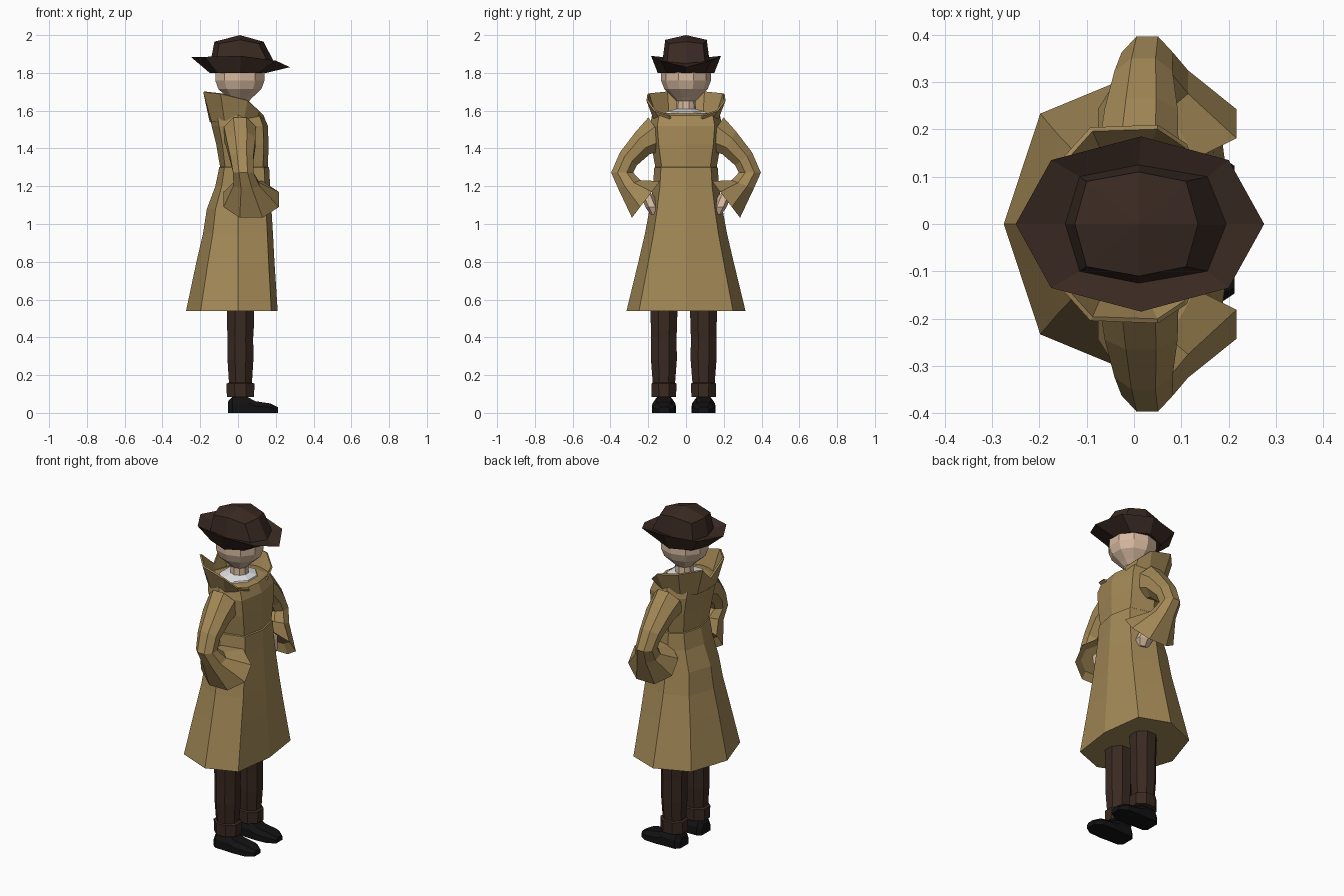
import bpy, bmesh, math


def material(name, rgb):
    m = bpy.data.materials.new(name)
    m.diffuse_color = (*rgb, 1)
    return m


TAN = material("tan cloth", (0.37, 0.25, 0.095))
BROWN = material("dark brown cloth", (0.042, 0.023, 0.016))
SKIN = material("skin", (0.68, 0.49, 0.35))
WHITE = material("white shirt", (0.75, 0.76, 0.78))
BLACK = material("black leather", (0.006, 0.006, 0.006))


def loft(name, rings, mat, cap_start=True, cap_end=True, closed=True):
    """Skin a list of equal-length point rings."""
    bm = bmesh.new()
    vs = [[bm.verts.new(p) for p in r] for r in rings]
    n = len(rings[0])
    for a, b in zip(vs, vs[1:]):
        for i in range(n if closed else n - 1):
            j = (i + 1) % n
            bm.faces.new((a[i], a[j], b[j], b[i]))
    if cap_start:
        bm.faces.new(vs[0])
    if cap_end:
        bm.faces.new(vs[-1])
    bmesh.ops.remove_doubles(bm, verts=bm.verts, dist=0.0005)
    bmesh.ops.recalc_face_normals(bm, faces=bm.faces)
    me = bpy.data.meshes.new(name)
    bm.to_mesh(me)
    bm.free()
    me.materials.append(mat)
    ob = bpy.data.objects.new(name, me)
    bpy.context.collection.objects.link(ob)
    return ob


def mirrored(half):
    """Close a half outline (back centre .. front centre) across y = 0."""
    return half + [(x, -y, z) for x, y, z in half[-2:0:-1]]


def oval(cx, cy, z, rx, ry, n=8, turn=0.5):
    return [(cx + rx * math.cos((i + turn) * 2 * math.pi / n),
             cy + ry * math.sin((i + turn) * 2 * math.pi / n), z) for i in range(n)]


# Coat body: height, back x, front x, half width
coat = []
for z, xb, xf, w in [(0.54, -0.275, 0.21, 0.315), (0.80, -0.22, 0.193, 0.252),
                     (0.95, -0.185, 0.185, 0.217), (1.08, -0.165, 0.177, 0.193),
                     (1.20, -0.12, 0.17, 0.175), (1.298, -0.10, 0.165, 0.168),
                     (1.302, -0.095, 0.158, 0.163), (1.42, -0.115, 0.162, 0.183),
                     (1.52, -0.14, 0.158, 0.192), (1.575, -0.15, 0.135, 0.18),
                     (1.588, -0.12, 0.11, 0.13)]:
    coat.append(mirrored([(xb, 0, z), (xb * 0.72, w * 0.74, z), (0, w, z),
                          (xf * 0.84, w * 0.79, z), (xf, 0, z)]))
loft("coat", coat, TAN)

# Turned up collar, lower at the nape and open at the front
for s, side in ((1, "left"), (-1, "right")):
    low = [(-0.145, 0.0, 1.54), (-0.135, 0.09, 1.54), (-0.07, 0.155, 1.55),
           (0.03, 0.165, 1.55), (0.10, 0.13, 1.555), (0.13, 0.08, 1.56)]
    top = [(-0.16, 0.0, 1.61), (-0.18, 0.10, 1.70), (-0.09, 0.20, 1.69),
           (0.05, 0.205, 1.655), (0.11, 0.165, 1.60), (0.135, 0.09, 1.575)]
    c = loft(side + "_collar", [[(x, y * s, z) for x, y, z in r] for r in (low, top)],
             TAN, False, False, False)
    mod = c.modifiers.new("thickness", "SOLIDIFY")
    mod.thickness = 0.01
    mod.offset = 0

# Shirt, neck and head
loft("shirt", [oval(0, 0, 1.57, 0.115, 0.135), oval(0.005, 0, 1.595, 0.10, 0.11),
               oval(0.01, 0, 1.612, 0.045, 0.045)], WHITE)
loft("head", [oval(0.01, 0, z, rx, ry, 10) for z, rx, ry in
              [(1.57, 0.055, 0.055), (1.65, 0.05, 0.05), (1.67, 0.07, 0.07),
               (1.715, 0.12, 0.115), (1.76, 0.137, 0.132), (1.82, 0.137, 0.132)]], SKIN)

# Hat: sweatband, upturned rim, crown and peak
loft("hat", [
    mirrored([(-0.15, 0, 1.80), (-0.11, 0.10, 1.80), (0.01, 0.15, 1.80),
              (0.11, 0.10, 1.80), (0.15, 0, 1.80)]),
    mirrored([(-0.25, 0, 1.885), (-0.175, 0.135, 1.885), (0.015, 0.185, 1.89),
              (0.20, 0.135, 1.865), (0.275, 0, 1.83)]),
    mirrored([(-0.145, 0, 1.86), (-0.115, 0.10, 1.86), (0.01, 0.125, 1.86),
              (0.155, 0.10, 1.86), (0.195, 0, 1.85)]),
    mirrored([(-0.125, 0, 1.965), (-0.10, 0.09, 1.955), (0.01, 0.11, 1.975),
              (0.11, 0.09, 1.955), (0.135, 0, 1.965)]),
    [(0.01, 0, 2.0)] * 8], BROWN, True, False)

# Sleeves bent with hands at the hips: centre, half width in x, half depth (y, z)
SLEEVE = [((0.01, 0.14, 1.48), 0.085, (0.06, 0.085)),
          ((0.015, 0.228, 1.43), 0.078, (0.038, 0.06)),
          ((0.02, 0.305, 1.345), 0.062, (0.045, 0.035)),
          ((0.028, 0.338, 1.272), 0.055, (0.059, 0.0)),
          ((0.045, 0.30, 1.21), 0.07, (0.06, -0.022)),
          ((0.07, 0.212, 1.13), 0.148, (0.075, -0.098)),
          ((0.065, 0.235, 1.15), 0.10, (0.05, -0.06))]
for s, side in ((1, "left"), (-1, "right")):
    rings = []
    for (cx, cy, cz), hx, (vy, vz) in SLEEVE:
        ring = []
        for i in range(8):
            a = (i + 0.5) * math.pi / 4
            u, v = math.cos(a) * 1.07, math.sin(a) * 1.07
            ring.append((cx + u * hx, s * (cy + v * vy), cz + v * vz))
        rings.append(ring)
    loft(side + "_sleeve", rings, TAN)
    loft(side + "_hand", [oval(0.07 + d, s * y, z, rx, ry, 6) for d, y, z, rx, ry in
                          [(0.01, 0.168, 1.05, 0.03, 0.02), (0.01, 0.18, 1.09, 0.05, 0.035),
                           (0, 0.205, 1.15, 0.045, 0.035), (0, 0.23, 1.18, 0.03, 0.025)]], SKIN)

# Trouser legs with turn-ups, and shoes
for cy, side in ((0.093, "left"), (-0.117, "right")):
    loft(side + "_trouser_leg", [oval(0.013, cy, z, rx, ry) for z, rx, ry in
                                 [(0.085, 0.078, 0.07), (0.155, 0.08, 0.072), (0.16, 0.066, 0.064),
                                  (0.28, 0.074, 0.074), (0.40, 0.073, 0.073), (0.44, 0.076, 0.074),
                                  (0.60, 0.08, 0.08)]], BROWN)
    shoe = []
    for x, w, h in [(-0.053, 0.04, 0.06), (-0.03, 0.058, 0.085), (0.05, 0.06, 0.085),
                    (0.09, 0.063, 0.062), (0.17, 0.058, 0.05), (0.212, 0.03, 0.03)]:
        shoe.append([(x, cy - w, 0), (x, cy + w, 0), (x, cy + w, h * 0.6),
                     (x, cy + w * 0.6, h), (x, cy - w * 0.6, h), (x, cy - w, h * 0.6)])
    loft(side + "_shoe", shoe, BLACK)
